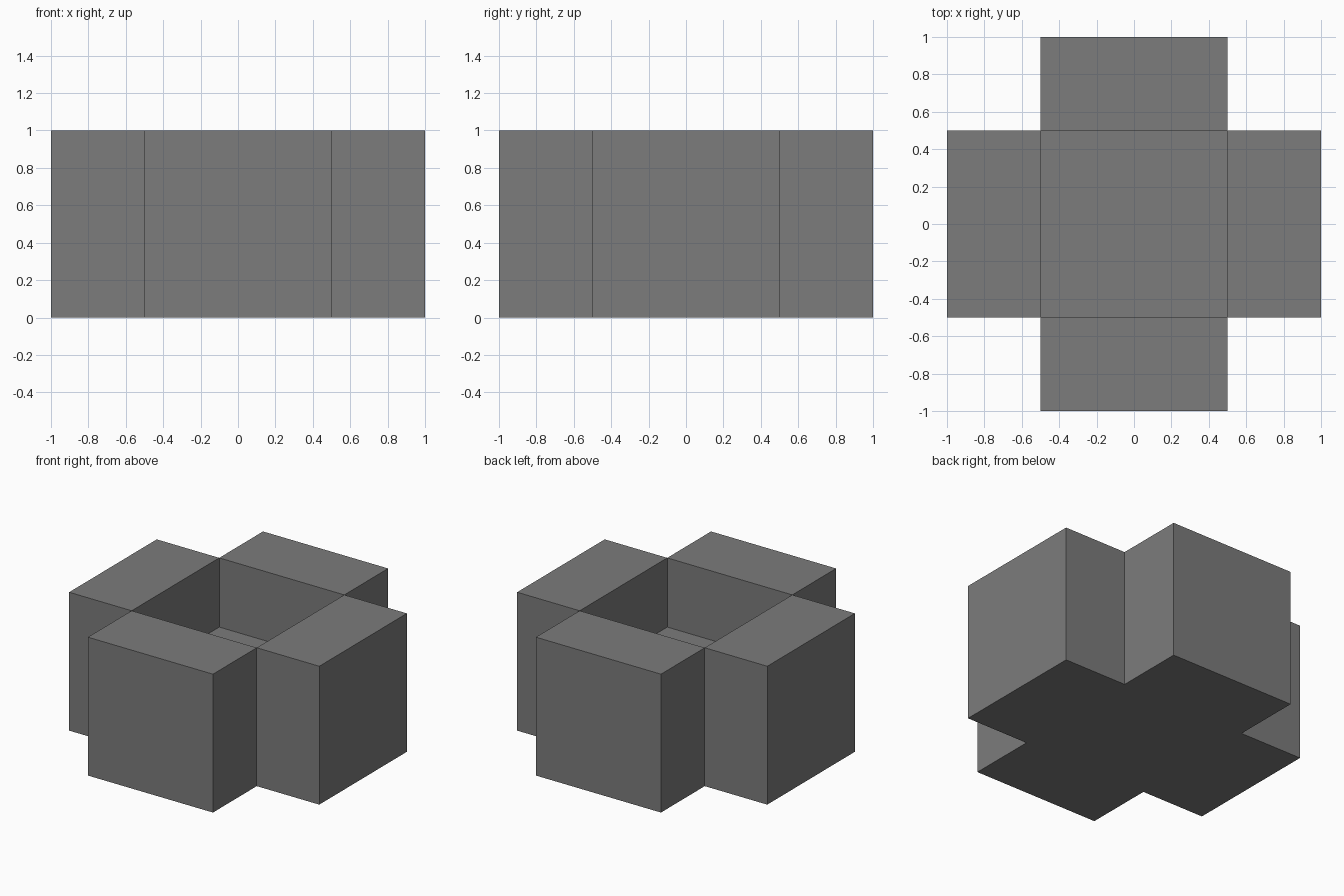
import bpy
import bmesh
from mathutils import Vector

if "Cube" in bpy.data.objects:
    bpy.data.objects.remove(bpy.data.objects["Cube"], do_unlink=True)

HEIGHT = 1.0
PIT_DEPTH = 0.5
HALF = 0.5

# Single grey material
grey = bpy.data.materials.new("mid grey")
grey.use_nodes = True
colour = (0.2, 0.2, 0.2, 1.0)
grey.diffuse_color = colour
grey.node_tree.nodes["Principled BSDF"].inputs["Base Color"].default_value = colour

bm = bmesh.new()


def tile(x0, x1, y0, y1):
    """One rectangular footprint tile on the ground."""
    corners = [(x0, y0), (x1, y0), (x1, y1), (x0, y1)]
    bm.faces.new([bm.verts.new((x, y, 0)) for x, y in corners])


# Cross-shaped footprint: centre square and four half-deep arms
tile(-HALF, HALF, -HALF, HALF)
for s in (-1, 1):
    a, b = sorted((s * HALF, s * 1.0))
    tile(a, b, -HALF, HALF)
    tile(-HALF, HALF, a, b)
bmesh.ops.remove_doubles(bm, verts=bm.verts[:], dist=1e-4)

# Raise the footprint into a solid cross
raised = bmesh.ops.extrude_face_region(bm, geom=bm.faces[:], use_keep_orig=True)["geom"]
bmesh.ops.translate(bm, vec=Vector((0, 0, HEIGHT)),
                    verts=[g for g in raised if isinstance(g, bmesh.types.BMVert)])

# Sink the middle of the top into a square pit
centre = [f for f in bm.faces
          if (f.calc_center_median() - Vector((0, 0, HEIGHT))).length < 1e-3]
floor = bmesh.ops.extrude_discrete_faces(bm, faces=centre)["faces"]
bmesh.ops.translate(bm, vec=Vector((0, 0, -PIT_DEPTH)), verts=floor[0].verts[:])

bmesh.ops.recalc_face_normals(bm, faces=bm.faces[:])
mesh = bpy.data.meshes.new("cross_block")
bm.to_mesh(mesh)
bm.free()
mesh.materials.append(grey)
block = bpy.data.objects.new("cross_block", mesh)
bpy.context.collection.objects.link(block)
